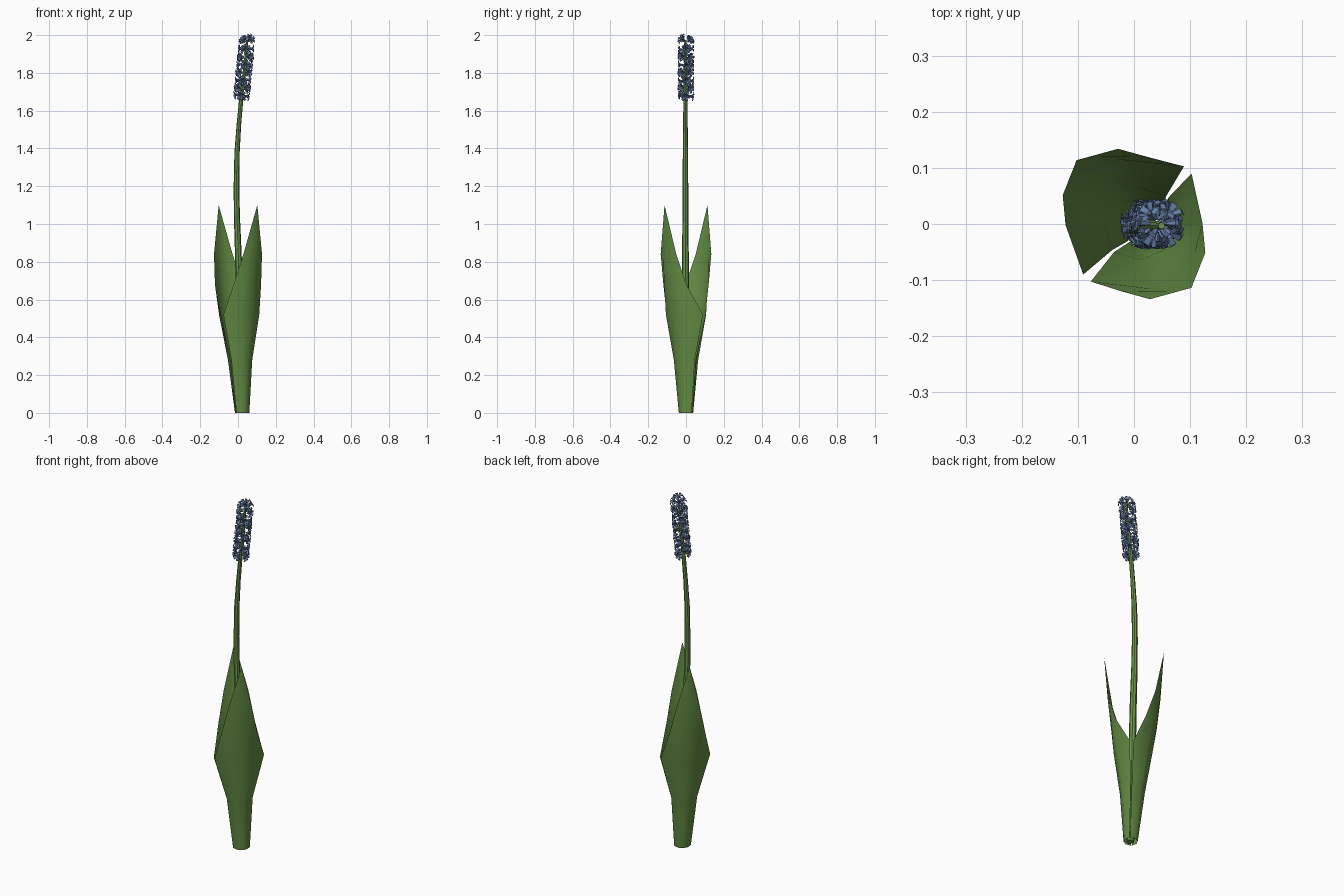
import bpy, bmesh, math, random
from mathutils import Vector, Matrix

if "Cube" in bpy.data.objects:
    bpy.data.objects.remove(bpy.data.objects["Cube"])

random.seed(4)


def material(name, rgb):
    m = bpy.data.materials.new(name)
    m.diffuse_color = (*rgb, 1)
    m.use_nodes = True
    m.node_tree.nodes["Principled BSDF"].inputs["Base Color"].default_value = m.diffuse_color
    return m


GREEN = material("leaf_green", (0.13, 0.27, 0.06))
STEM = material("stem_green", (0.15, 0.30, 0.07))
BLUE = material("petal_blue", (0.13, 0.21, 0.38))


def finish(name, bm, mat, angle=40):
    me = bpy.data.meshes.new(name)
    bm.to_mesh(me)
    bm.free()
    ob = bpy.data.objects.new(name, me)
    bpy.context.collection.objects.link(ob)
    me.materials.append(mat)
    if angle:
        bpy.ops.object.select_all(action='DESELECT')
        bpy.context.view_layer.objects.active = ob
        ob.select_set(True)
        bpy.ops.object.shade_smooth_by_angle(angle=math.radians(angle))
    return ob


# Stem: tapered tube following a gentle bend (x, z, radius)
PATH = [(0.022, 0, .02), (0.012, .4, .019), (0.003, .8, .018), (-0.006, 1.05, .016),
        (-0.008, 1.2, .015), (-0.005, 1.38, .014), (0.005, 1.53, .012),
        (0.018, 1.67, .011), (0.037, 1.83, .009), (0.049, 1.975, .006)]
SIDES = 8
bm = bmesh.new()
rings = [[bm.verts.new((x + r * math.cos(a), -.003 + r * math.sin(a), z))
          for a in (2 * math.pi * i / SIDES for i in range(SIDES))] for x, z, r in PATH]
for lo, hi in zip(rings, rings[1:]):
    for i in range(SIDES):
        j = (i + 1) % SIDES
        bm.faces.new((lo[i], lo[j], hi[j], hi[i]))
bm.faces.new(rings[0][::-1])
bm.faces.new(rings[-1])
finish("stem", bm, STEM)


# Leaves: curved sheath rows (z, centre x, direction, half angle, edge radius, middle radius)
ROWS = [(0.0, .022, -45, 88, .044, .036), (.28, .011, -45, 88, .068, .063),
        (.52, .006, -43, 86, .132, .098), (.68, 0, -50, 51, .122, .118),
        (.84, 0, -50, 28, .137, .133)]


def leaf(name, turn):
    bm = bmesh.new()
    grid = []
    for z, cx, mid, half, r_edge, r_mid in ROWS:
        row = []
        for k in range(-2, 3):
            a = math.radians(mid + half * k / 2 + turn)
            r = r_mid + (r_edge - r_mid) * (k / 2) ** 2
            row.append(bm.verts.new((cx + r * math.cos(a), r * math.sin(a), z)))
        grid.append(row)
    a = math.radians(-48 + turn)
    tip = bm.verts.new((.153 * math.cos(a), .153 * math.sin(a), 1.1))
    for lo, hi in zip(grid, grid[1:]):
        for k in range(4):
            bm.faces.new((lo[k], lo[k + 1], hi[k + 1], hi[k]))
    for k in range(4):
        bm.faces.new((grid[-1][k], grid[-1][k + 1], tip))
    finish(name, bm, GREEN, 60)


leaf("leaf_front", 0)
leaf("leaf_back", 180)


# Florets: small tube opening into six flared, curled petals
def floret(bm, mat):
    def pt(r, a, h):
        return bm.verts.new(mat @ Vector((r * math.cos(a), r * math.sin(a), h)))
    step = math.pi / 3
    base = [pt(.004, i * step, 0) for i in range(6)]
    mouth = [pt(.008, i * step, .017) for i in range(6)]
    for i in range(6):
        j = (i + 1) % 6
        bm.faces.new((base[i], base[j], mouth[j], mouth[i]))
        a = (i + .5) * step
        m1, m2 = pt(.019, a - .36, .027), pt(.019, a + .36, .027)
        t1, t2 = pt(.027, a - .25, .023), pt(.027, a + .25, .023)
        bm.faces.new((mouth[i], mouth[j], m2, m1))
        bm.faces.new((m1, m2, t2, t1))


# Flower spike: whorls of florets up the stem, tilting upward at the top
bm = bmesh.new()
WHORLS = 8
for w in range(WHORLS):
    t = w / (WHORLS - 1)
    centre = Vector((.019 + .028 * t, 0, 1.685 + .277 * t))
    tilt = math.radians(-8 + 12 * t + (25 if w == WHORLS - 1 else 0))
    for k in range(4):
        a = 2 * math.pi * k / 4 + w * .78 + random.uniform(-.2, .2)
        out = Vector((math.cos(a) * math.cos(tilt), math.sin(a) * math.cos(tilt), math.sin(tilt)))
        pos = centre + out * .014 + Vector((0, 0, random.uniform(-.006, .006)))
        rot = out.to_track_quat('Z', 'Y').to_matrix().to_4x4()
        spin = Matrix.Rotation(random.uniform(0, 1), 4, 'Z')
        floret(bm, Matrix.Translation(pos) @ rot @ spin)
finish("flower_spike", bm, BLUE, 0)
